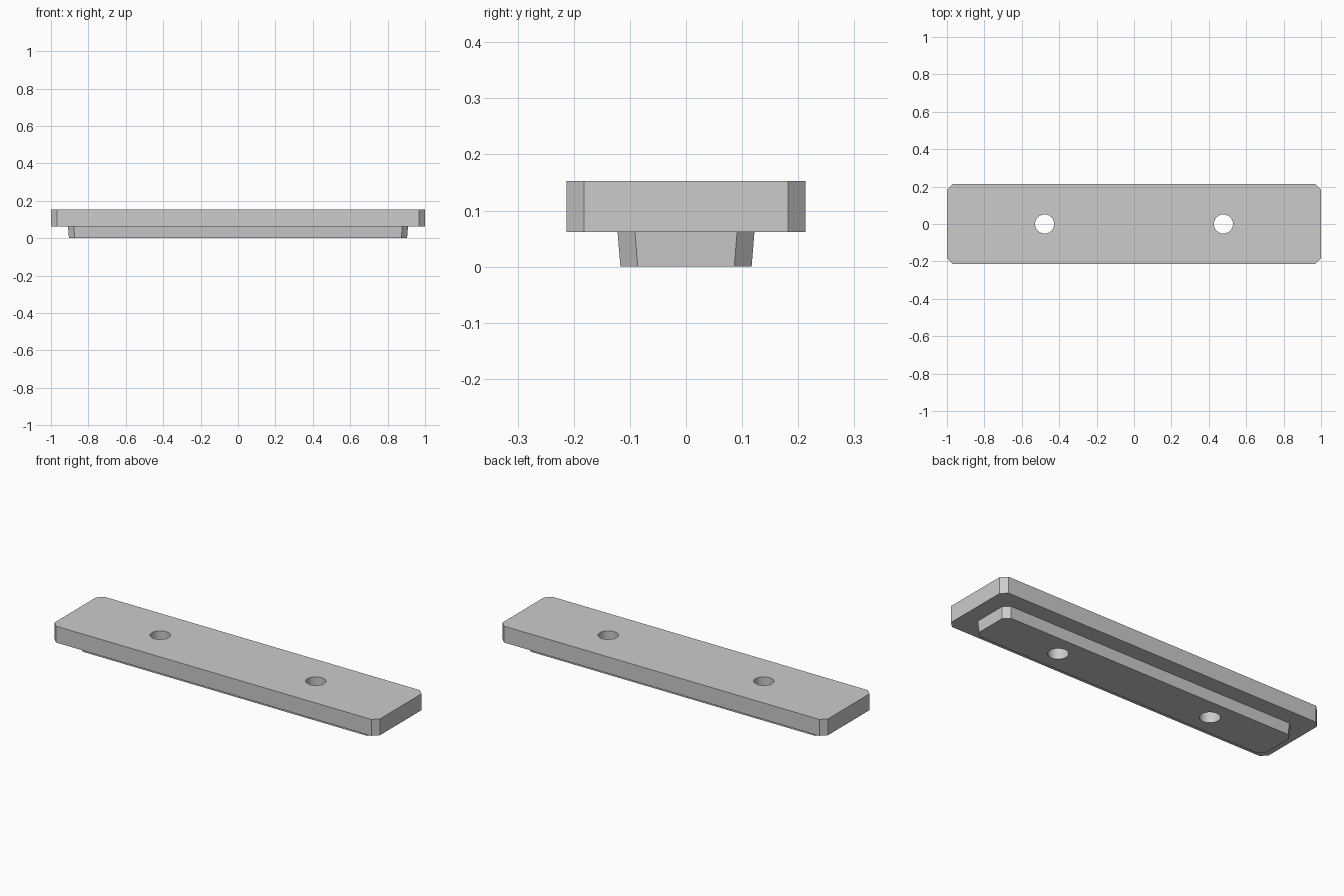
import bpy
import bmesh

cube = bpy.data.objects.get("Cube")
if cube:
    bpy.data.objects.remove(cube, do_unlink=True)

GREY = (0.6, 0.6, 0.6, 1.0)
material = bpy.data.materials.new("light_grey")
material.use_nodes = True
material.diffuse_color = GREY
material.node_tree.nodes["Principled BSDF"].inputs["Base Color"].default_value = GREY

HOLE_X = 0.478
HOLE_RADIUS = 0.051


def chamfered_ring(bm, hx, hy, z, cut=0.031):
    """Rectangle with clipped corners, counter-clockwise from above."""
    points = [(hx, cut - hy), (hx, hy - cut), (hx - cut, hy), (cut - hx, hy),
              (-hx, hy - cut), (-hx, cut - hy), (cut - hx, -hy), (hx - cut, -hy)]
    return [bm.verts.new((x, y, z)) for x, y in points]


# Plate with a tapered locating tongue underneath, as one stepped solid
bm = bmesh.new()
sections = [(0.904, 0.117, 0.0), (0.909, 0.122, 0.062),
            (1.0, 0.213, 0.062), (1.0, 0.213, 0.153)]
rings = [chamfered_ring(bm, *section) for section in sections]
for low, high in zip(rings, rings[1:]):
    for i in range(len(low)):
        j = (i + 1) % len(low)
        bm.faces.new((low[i], low[j], high[j], high[i]))
bm.faces.new(reversed(rings[0]))
bm.faces.new(rings[-1])
bmesh.ops.recalc_face_normals(bm, faces=bm.faces)
mesh = bpy.data.meshes.new("mounting_plate")
bm.to_mesh(mesh)
bm.free()
plate = bpy.data.objects.new("mounting_plate", mesh)
bpy.context.collection.objects.link(plate)
mesh.materials.append(material)

# Two screw holes straight through plate and tongue
for side in (-1, 1):
    bpy.ops.mesh.primitive_cylinder_add(
        vertices=48, radius=HOLE_RADIUS, depth=0.5, location=(side * HOLE_X, 0, 0.08))
    cutter = bpy.context.object
    cutter.name = "screw_hole_cutter"
    cutter.hide_render = True
    cutter.data.materials.append(material)
    cut = plate.modifiers.new("screw_hole", "BOOLEAN")
    cut.operation = "DIFFERENCE"
    cut.solver = "EXACT"
    cut.object = cutter
    bpy.ops.object.select_all(action="DESELECT")
    plate.select_set(True)
    bpy.context.view_layer.objects.active = plate
    bpy.ops.object.modifier_apply(modifier=cut.name)
    bpy.data.objects.remove(cutter, do_unlink=True)

# Round hole walls, crisp outer edges
bpy.ops.object.shade_smooth_by_angle(angle=0.5)
